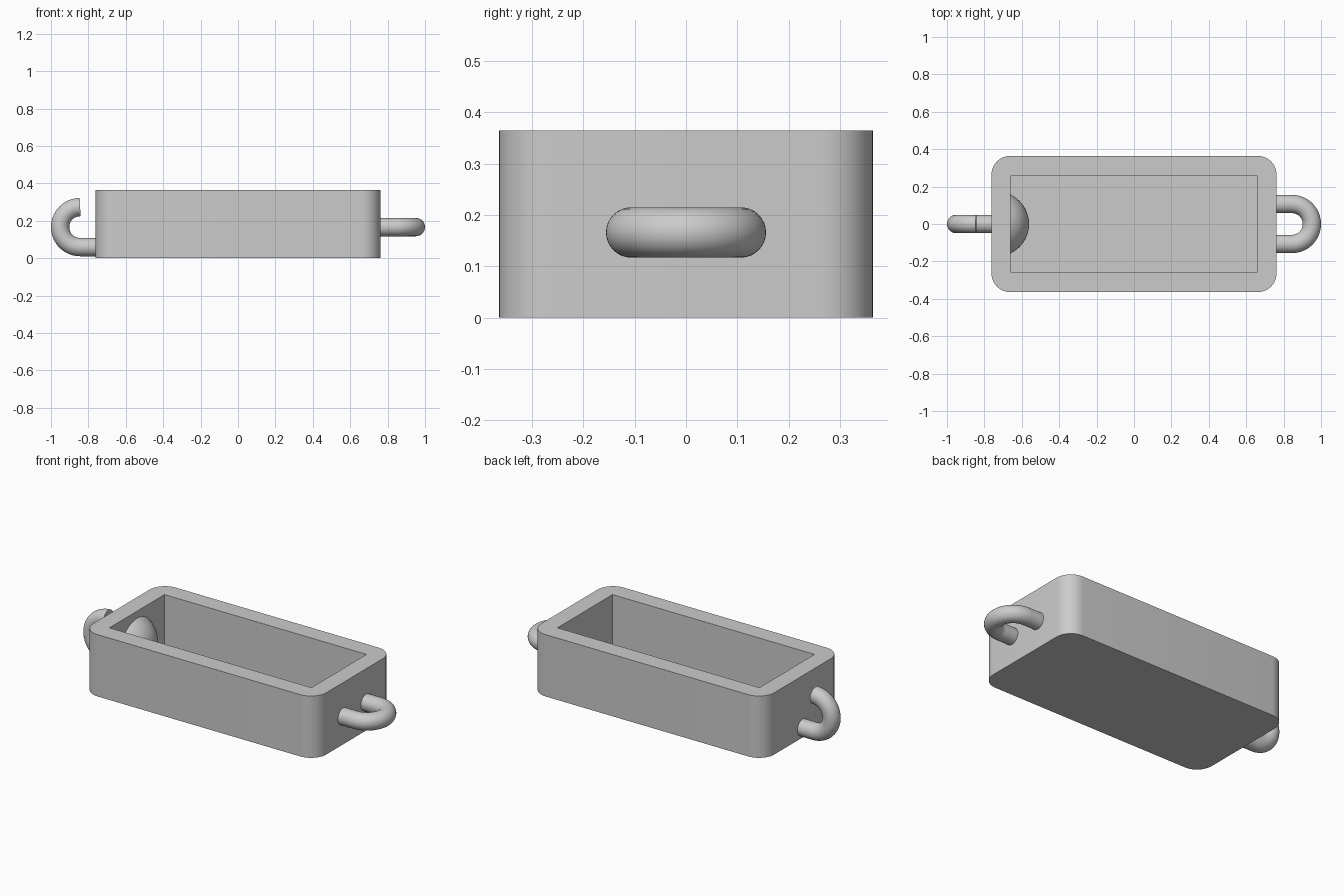
import bpy, bmesh
from math import sin, cos, pi, asin, radians
from mathutils import Vector

if "Cube" in bpy.data.objects:
    bpy.data.objects.remove(bpy.data.objects["Cube"])

grey = bpy.data.materials.new("light grey")
grey.diffuse_color = (0.6, 0.6, 0.6, 1)
grey.use_nodes = True
grey.node_tree.nodes["Principled BSDF"].inputs["Base Color"].default_value = grey.diffuse_color


def finish(name, bm):
    """Turn a bmesh into a grey object, smooth except at sharp edges."""
    bmesh.ops.recalc_face_normals(bm, faces=bm.faces[:])
    me = bpy.data.meshes.new(name)
    bm.to_mesh(me)
    bm.free()
    me.materials.append(grey)
    ob = bpy.data.objects.new(name, me)
    bpy.context.collection.objects.link(ob)
    bpy.ops.object.select_all(action='DESELECT')
    bpy.context.view_layer.objects.active = ob
    ob.select_set(True)
    bpy.ops.object.shade_smooth_by_angle(angle=radians(35))
    return ob


def bridge(bm, a, b, closed=True):
    for i in range(len(a) if closed else len(a) - 1):
        j = (i + 1) % len(a)
        bm.faces.new((a[i], a[j], b[j], b[i]))


def tray(hx, hy, height, radius, ix, iy, floor, seg=12):
    """Open box with rounded outer corners and a square-cornered cavity."""
    bm = bmesh.new()
    signs = ((1, 1), (-1, 1), (-1, -1), (1, -1))
    outline = []
    for k, (sx, sy) in enumerate(signs):
        for s in range(seg + 1):
            a = (k + s / seg) * pi / 2
            outline.append((sx * (hx - radius) + radius * cos(a),
                            sy * (hy - radius) + radius * sin(a)))
    low = [bm.verts.new((x, y, 0)) for x, y in outline]
    top = [bm.verts.new((x, y, height)) for x, y in outline]
    rim = [bm.verts.new((sx * ix, sy * iy, height)) for sx, sy in signs]
    base = [bm.verts.new((sx * ix, sy * iy, floor)) for sx, sy in signs]
    bridge(bm, low, top)
    bridge(bm, rim, base)
    bm.faces.new(low)
    bm.faces.new(base)
    # Flat rim: a fan at each corner, a quad along each side
    n = seg + 1
    for k in range(4):
        for s in range(seg):
            bm.faces.new((top[k * n + s], top[k * n + s + 1], rim[k]))
        bm.faces.new((top[k * n + seg], top[(k + 1) * n % (4 * n)],
                      rim[(k + 1) % 4], rim[k]))
    return finish("tray_body", bm)


def tube(name, path, axis, r, sides=32):
    """Round rod swept along a path lying in the plane normal to axis."""
    bm = bmesh.new()
    rings = []
    for i, p in enumerate(path):
        t = (path[min(i + 1, len(path) - 1)] - path[max(i - 1, 0)]).normalized()
        side = t.cross(axis)
        rings.append([bm.verts.new(p + r * (cos(a) * side + sin(a) * axis))
                      for a in (2 * pi * s / sides for s in range(sides))])
    for a, b in zip(rings, rings[1:]):
        bridge(bm, a, b)
    bm.faces.new(rings[0])
    bm.faces.new(rings[-1])
    return finish(name, bm)


def dome(name, cx, cz, r, wall_x, rings=14, sides=48):
    """Part of a sphere bulging towards +x out of a wall."""
    bm = bmesh.new()
    tip = bm.verts.new((cx + r, 0, cz))
    widest = pi / 2 - asin((wall_x - cx) / r)
    loops = []
    for i in range(1, rings + 1):
        t = widest * i / rings
        loops.append([bm.verts.new((cx + r * cos(t), r * sin(t) * cos(a),
                                    cz + r * sin(t) * sin(a)))
                      for a in (2 * pi * s / sides for s in range(sides))])
    for s in range(sides):
        bm.faces.new((tip, loops[0][s], loops[0][(s + 1) % sides]))
    for a, b in zip(loops, loops[1:]):
        bridge(bm, a, b)
    bm.faces.new(loops[-1])
    return finish(name, bm)


HX, MID_Z, ROD, BEND = 0.762, 0.166, 0.049, 0.107
angles = [-pi / 2 + pi * i / 32 for i in range(33)]

# Box
tray(HX, 0.364, 0.365, 0.10, 0.66, 0.257, 0.05)

# Closed loop lying flat on the right end
loop = [Vector((0.844 + BEND * cos(a), BEND * sin(a), MID_Z)) for a in angles]
loop = [Vector((HX - 0.03, -BEND, MID_Z))] + loop + [Vector((HX - 0.03, BEND, MID_Z))]
tube("coupling_loop", loop, Vector((0, 0, 1)), ROD)

# Upright open hook on the left end
hook = [Vector((-0.844 - BEND * cos(a), 0, MID_Z + BEND * sin(a))) for a in angles]
tube("coupling_hook", [Vector((-HX + 0.03, 0, MID_Z - BEND))] + hook,
     Vector((0, 1, 0)), ROD)

# Dome on the inner wall behind the hook
dome("inner_dome", -0.735, MID_Z, 0.174, -0.662)
